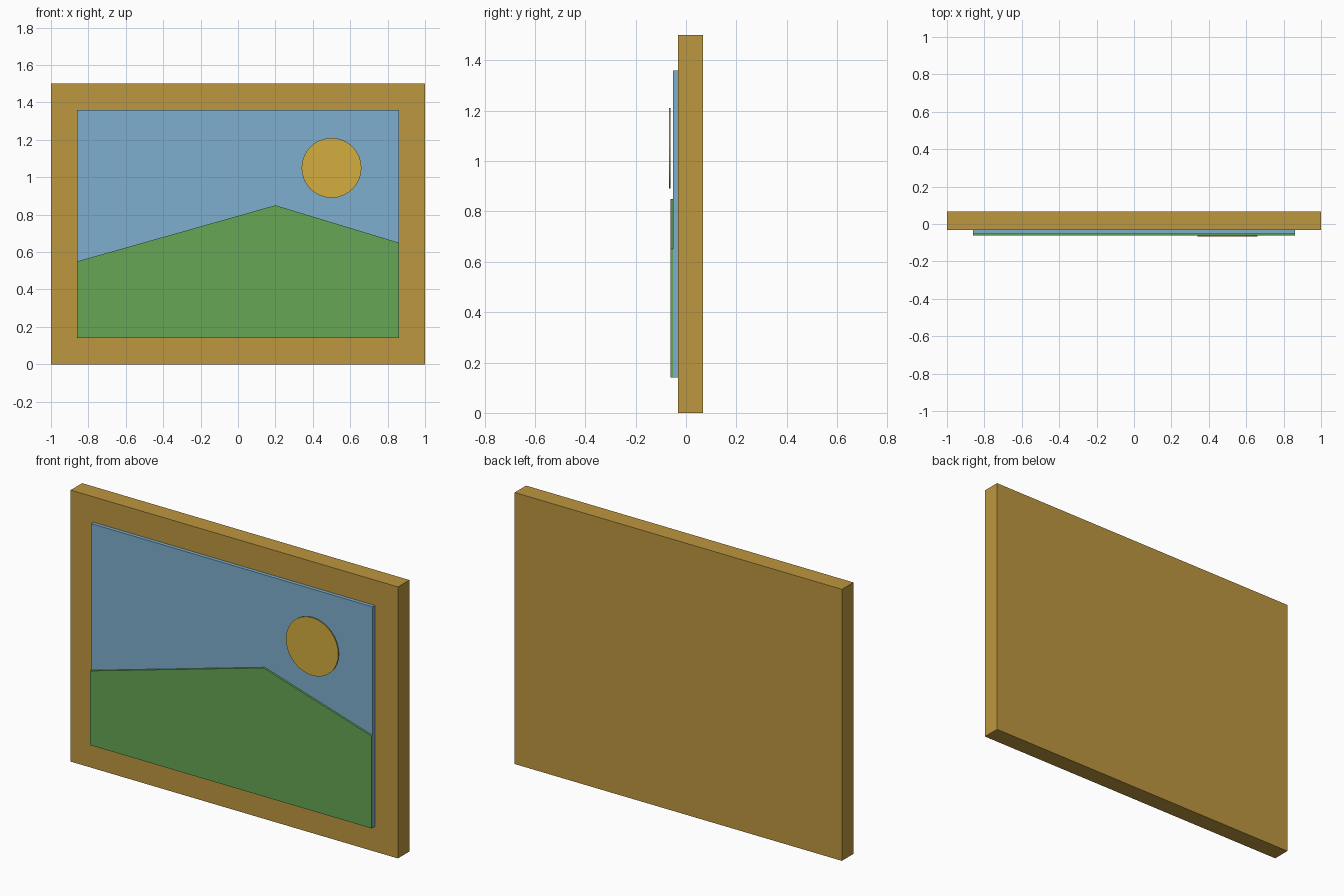
import bpy, bmesh, math

if "Cube" in bpy.data.objects:
    bpy.data.objects.remove(bpy.data.objects["Cube"])

def material(name, rgb):
    m = bpy.data.materials.new(name)
    m.diffuse_color = (*rgb, 1)
    m.use_nodes = True
    m.node_tree.nodes["Principled BSDF"].inputs["Base Color"].default_value = m.diffuse_color
    return m

def slab(name, outline, y_front, y_back, mat):
    """Extrude an (x, z) outline from y_front back to y_back."""
    bm = bmesh.new()
    face = bm.faces.new([bm.verts.new((x, y_front, z)) for x, z in outline])
    ext = bmesh.ops.extrude_face_region(bm, geom=[face], use_keep_orig=True)
    verts = [g for g in ext["geom"] if isinstance(g, bmesh.types.BMVert)]
    bmesh.ops.translate(bm, verts=verts, vec=(0, y_back - y_front, 0))
    bmesh.ops.recalc_face_normals(bm, faces=bm.faces)
    mesh = bpy.data.meshes.new(name)
    bm.to_mesh(mesh)
    bm.free()
    mesh.materials.append(mat)
    obj = bpy.data.objects.new(name, mesh)
    bpy.context.collection.objects.link(obj)
    return obj

def rect(x, z0, z1):
    return [(-x, z0), (x, z0), (x, z1), (-x, z1)]

gold = material("gold_frame", (0.51, 0.31, 0.05))
blue = material("sky_blue", (0.21, 0.43, 0.62))
green = material("hill_green", (0.13, 0.38, 0.09))
yellow = material("sun_yellow", (0.66, 0.42, 0.05))

# Solid backing frame
slab("frame", rect(1.0, 0, 1.5), -0.0325, 0.0675, gold)

# Sky panel on the front
slab("sky", rect(0.86, 0.14, 1.36), -0.0525, -0.0325, blue)

# Hill with an off-centre peak
slab("hill", [(-0.86, 0.14), (0.86, 0.14), (0.86, 0.65), (0.2, 0.85), (-0.86, 0.55)],
     -0.0625, -0.0525, green)

# Sun disc, standing slightly clear of the sky
sides = 32
disc = [(0.5 + 0.16 * math.cos(2 * math.pi * i / sides),
         1.05 + 0.16 * math.sin(2 * math.pi * i / sides)) for i in range(sides)]
slab("sun", disc, -0.0675, -0.0615, yellow)
